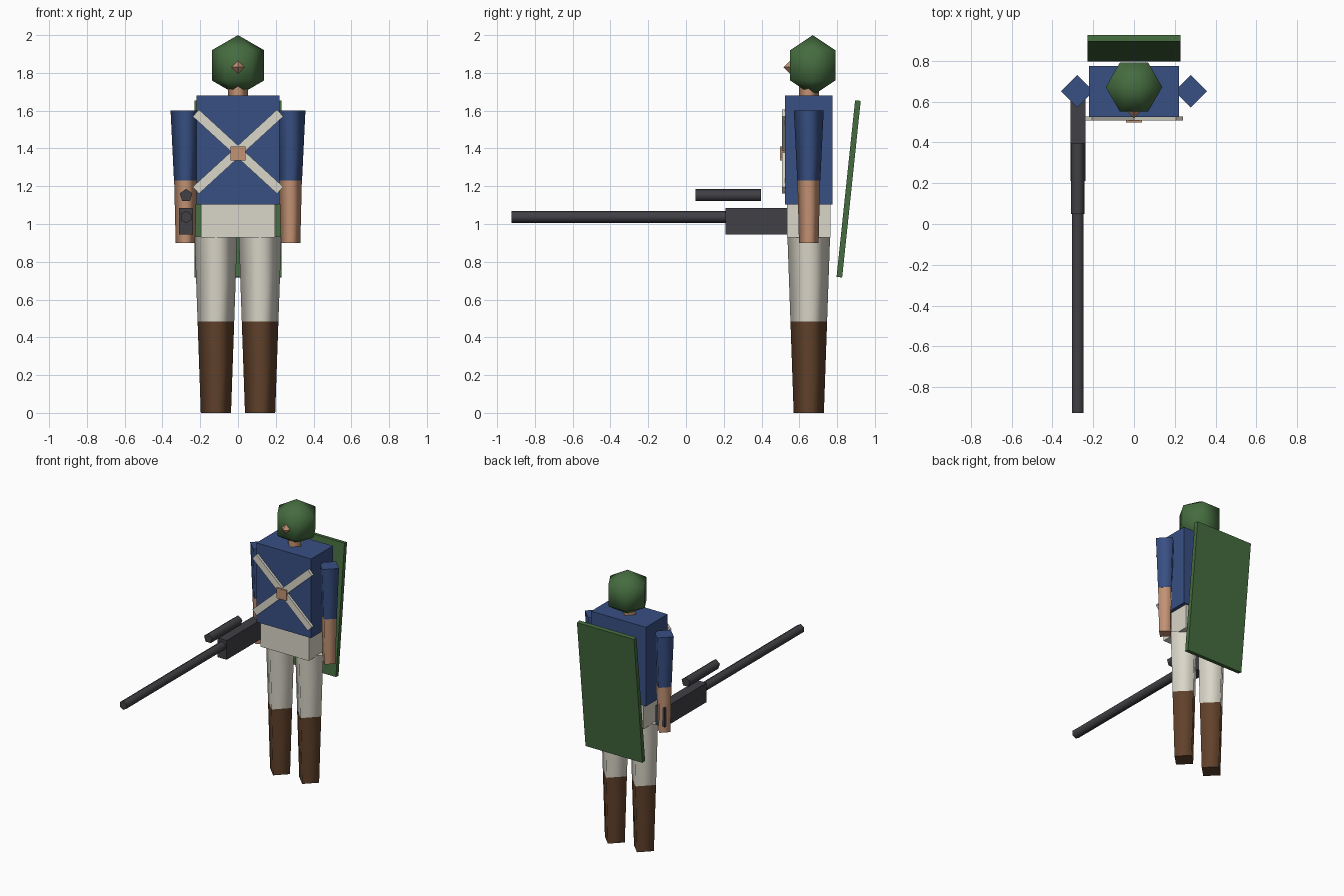
import bpy, bmesh, math
from mathutils import Matrix

cube = bpy.data.objects.get("Cube")
if cube:
    bpy.data.objects.remove(cube, do_unlink=True)


def material(name, rgb):
    mat = bpy.data.materials.new(name)
    mat.use_nodes = True
    mat.diffuse_color = (*rgb, 1)
    mat.node_tree.nodes["Principled BSDF"].inputs["Base Color"].default_value = (*rgb, 1)
    return mat


GREEN = material("green", (0.06, 0.15, 0.05))
BLUE = material("blue", (0.04, 0.08, 0.23))
CREAM = material("cream", (0.70, 0.67, 0.58))
BROWN = material("brown", (0.12, 0.054, 0.024))
SKIN = material("skin", (0.55, 0.29, 0.175))
GUNMETAL = material("gunmetal", (0.052, 0.05, 0.058))

BODY_Y = 0.65  # depth of the body axis


def finish(bm, name, mat, loc, rot):
    bmesh.ops.recalc_face_normals(bm, faces=bm.faces)
    mesh = bpy.data.meshes.new(name)
    bm.to_mesh(mesh)
    bm.free()
    mesh.materials.append(mat)
    obj = bpy.data.objects.new(name, mesh)
    obj.location, obj.rotation_euler = loc, rot
    bpy.context.collection.objects.link(obj)
    return obj


def box(name, mat, size, loc, rot=(0, 0, 0)):
    bm = bmesh.new()
    bmesh.ops.create_cube(bm, size=1, matrix=Matrix.Diagonal((*size, 1)))
    return finish(bm, name, mat, loc, rot)


def turned(name, mat, profile, sides, loc, rot=(0, 0, 0), start=0.0, smooth=True):
    """Turn (radius, height) pairs around z; open ends get flat caps."""
    bm = bmesh.new()
    rings = []
    for radius, z in profile:
        angles = [start + math.tau * i / sides for i in range(sides)]
        rings.append([bm.verts.new((radius * math.cos(a), radius * math.sin(a), z))
                      for a in angles])
    for low, high in zip(rings, rings[1:]):
        for i in range(sides):
            j = (i + 1) % sides
            bm.faces.new((low[i], low[j], high[j], high[i])).smooth = smooth
    for ring, (radius, _) in zip((rings[0], rings[-1]), (profile[0], profile[-1])):
        if radius > 0:
            cap = bm.faces.new(ring)
            for edge in cap.edges:
                edge.smooth = False
    bmesh.ops.remove_doubles(bm, verts=bm.verts, dist=1e-5)
    return finish(bm, name, mat, loc, rot)


# Torso, hips and neck
box("torso", BLUE, (0.44, 0.25, 0.575), (0, BODY_Y, 1.392))
box("hips", CREAM, (0.39, 0.232, 0.177), (0, BODY_Y, 1.017))
turned("neck", SKIN, [(0.053, 1.66), (0.053, 1.80)], 4, (0, BODY_Y, 0))

# Head covering and nose
R = 0.16
head_profile = [(R * math.cos(math.radians(a)), R * math.sin(math.radians(a)))
                for a in (-30, 30)]
turned("helmet", GREEN, [(0, -R), *head_profile, (0, R)], 6, (0, 0.671, 1.84))
turned("nose", SKIN, [(0, -0.036), (0.036, 0), (0, 0.036)], 4,
       (0, 0.553, 1.83), smooth=False)

# Limbs on both sides
for side, s in (("left", 1), ("right", -1)):
    arm, leg = (s * 0.278, BODY_Y, 0), (s * 0.117, BODY_Y, 0)
    turned(side + "_sleeve", BLUE, [(0.061, 1.23), (0.079, 1.6)], 4, arm)
    turned(side + "_forearm", SKIN, [(0.052, 0.9), (0.06, 1.23)], 4, arm)
    turned(side + "_trouser_leg", CREAM, [(0.097, 0.485), (0.113, 0.935)], 4, leg)
    turned(side + "_boot", BROWN, [(0.08, 0), (0.097, 0.485)], 4, leg)
    # Crossed chest strap
    box(side + "_strap", CREAM, (0.605, 0.02, 0.049), (0, 0.517, 1.383),
        (0, s * math.radians(42.5), 0))
box("strap_buckle", SKIN, (0.08, 0.025, 0.075), (0, 0.511, 1.374))

# Leaning back board
box("back_board", GREEN, (0.458, 0.03, 0.94), (0, 0.861, 1.186),
    (math.radians(-6), 0, 0))

# Rifle held in the right hand
GUN_X = -0.275
LIE = (math.pi / 2, 0, 0)
UP = math.pi / 2
box("receiver", GUNMETAL, (0.074, 0.48, 0.14), (GUN_X, 0.45, 1.015))
turned("barrel", GUNMETAL, [(0.032, -0.22), (0.032, 0.925)], 6,
       (GUN_X, 0, 1.037), LIE, UP)
turned("scope", GUNMETAL, [(0.035, -0.396), (0.035, -0.05)], 5,
       (GUN_X, 0, 1.151), LIE, UP)
